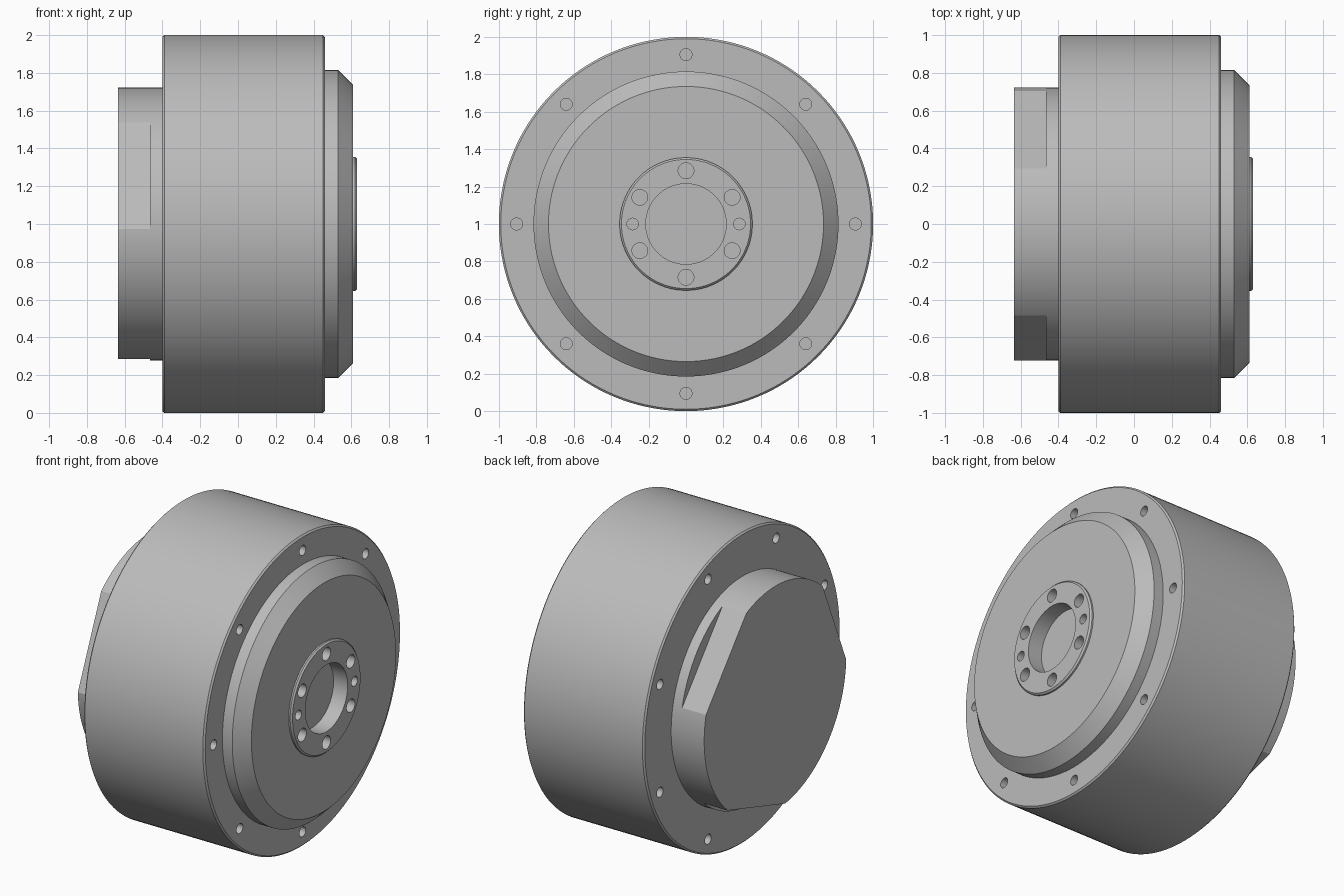
import bpy, bmesh
from math import sin, cos, radians, tau

cube = bpy.data.objects.get("Cube")
if cube:
    bpy.data.objects.remove(cube, do_unlink=True)

SEG = 144

steel = bpy.data.materials.new("grey_metal")
steel.use_nodes = True
grey = (0.5, 0.5, 0.5, 1)
steel.diffuse_color = grey
for node in steel.node_tree.nodes:
    if node.type == 'BSDF_PRINCIPLED':
        node.inputs["Base Color"].default_value = grey
        node.inputs["Roughness"].default_value = 0.5


def add_turned(bm, profile, angles, y=0, z=0):
    """Sweep (x, radius) points around an axis parallel to X, capped at both ends."""
    rings = [[bm.verts.new((x, y + r * cos(a), z + r * sin(a))) for a in angles]
             for x, r in profile]
    n = len(angles)
    for lo, hi in zip(rings, rings[1:]):
        for i in range(n):
            j = (i + 1) % n
            bm.faces.new((lo[i], lo[j], hi[j], hi[i]))
    bm.faces.new(rings[0])
    bm.faces.new(rings[-1])


def circle(n):
    return [tau * i / n for i in range(n)]


def finish(name, bm):
    bmesh.ops.recalc_face_normals(bm, faces=bm.faces)
    mesh = bpy.data.meshes.new(name)
    bm.to_mesh(mesh)
    bm.free()
    mesh.materials.append(steel)
    obj = bpy.data.objects.new(name, mesh)
    obj.location.z = 1
    bpy.context.collection.objects.link(obj)
    return obj


def turned(name, profile, angles=None):
    bm = bmesh.new()
    add_turned(bm, profile, angles or circle(SEG))
    return finish(name, bm)


def drill(obj, holes):
    """Cut holes given as (x0, x1, hole radius, pitch radius, angle in degrees)."""
    bm = bmesh.new()
    for x0, x1, r, pitch, deg in holes:
        a = radians(deg)
        add_turned(bm, [(x0, r), (x1, r)], circle(64 if r > 0.1 else 32),
                   pitch * cos(a), pitch * sin(a))
    cutter = finish("hole_cutter", bm)
    cutter.hide_render = True
    mod = obj.modifiers.new("holes", 'BOOLEAN')
    mod.object = cutter
    mod.solver = 'EXACT'
    graph = bpy.context.evaluated_depsgraph_get()
    mesh = bpy.data.meshes.new_from_object(obj.evaluated_get(graph))
    obj.modifiers.clear()
    obj.data = mesh
    bpy.data.objects.remove(cutter, do_unlink=True)


# Main drum with bolt circles on both faces
drum = turned("drum_housing", [(-0.40, 0.99), (-0.39, 1), (0.45, 1), (0.46, 0.99)])
drill(drum, [(0.34, 0.5, 0.032, 0.905, 45 * i) for i in range(8)]
      + [(-0.5, -0.28, 0.032, 0.905, 45 * i + 22.5) for i in range(8)])

# Bevelled front cover with raised output hub
cover = turned("front_cover", [(0.4, 0.815), (0.53, 0.815), (0.61, 0.735),
                               (0.61, 0.355), (0.62, 0.355), (0.63, 0.345)])
drill(cover, [(0.53, 0.7, 0.215, 0, 0)]
      + [(0.53, 0.7, 0.042, 0.285, 60 * i + 30) for i in range(6)]
      + [(0.53, 0.7, 0.031, 0.285, 180 * i) for i in range(2)])

# Rear boss: round collar, then an end with flats milled into its side
BOSS = 0.722
turned("rear_collar", [(-0.465, BOSS), (-0.38, BOSS)])
flats = [(13, 66), (132, 182), (262, 312)]
outline = [a for a in circle(360)
           if not any(radians(lo) + 0.001 < a < radians(hi) - 0.001 for lo, hi in flats)]
turned("rear_boss", [(-0.635, BOSS), (-0.465, BOSS)], outline)

# Smooth round walls, crisp edges
bpy.ops.object.select_all(action='DESELECT')
for obj in bpy.context.collection.objects:
    if obj.type == 'MESH' and obj.data.materials and obj.data.materials[0] == steel:
        obj.select_set(True)
        bpy.context.view_layer.objects.active = obj
bpy.ops.object.shade_smooth_by_angle(angle=radians(20))
